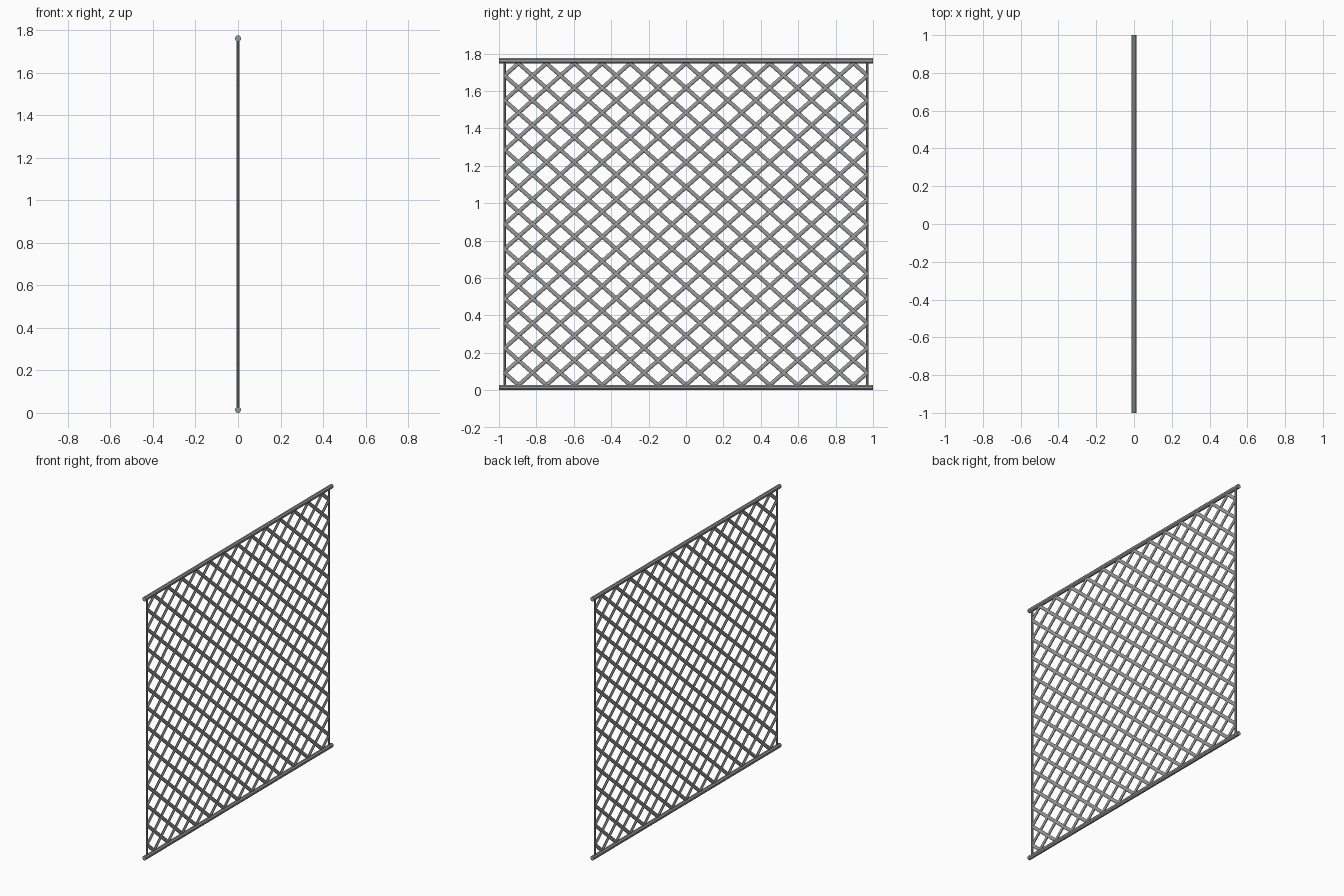
import bpy, bmesh, math
from mathutils import Matrix, Vector

cube = bpy.data.objects.get("Cube")
if cube:
    bpy.data.objects.remove(cube)

grey = bpy.data.materials.new("galvanised_grey")
grey.use_nodes = True
colour = (0.33, 0.33, 0.33, 1)
grey.diffuse_color = colour
grey.node_tree.nodes["Principled BSDF"].inputs["Base Color"].default_value = colour

HALF_WIDTH = 0.97      # centre of the side posts
LOW, HIGH = 0.014, 1.761   # centres of the rails
CELLS = 13


def add_bar(bm, start, end, wide, deep):
    """Eight-sided bar between two (y, z) points, flat side towards x."""
    a, b = Vector((0, *start)), Vector((0, *end))
    along = (b - a).normalized()
    out = Vector((1, 0, 0))
    side = along.cross(out)
    frame = Matrix((out, side, along)).transposed().to_4x4()
    size = Matrix.Diagonal((deep, wide, 1, 1))
    turn = Matrix.Rotation(math.pi / 8, 4, 'Z')
    bmesh.ops.create_cone(
        bm, cap_ends=True, segments=8, radius1=0.5 / math.cos(math.pi / 8),
        radius2=0.5 / math.cos(math.pi / 8), depth=(b - a).length,
        matrix=Matrix.Translation((a + b) / 2) @ frame @ size @ turn)


def make_part(name, bars, wide, deep):
    bm = bmesh.new()
    for start, end in bars:
        add_bar(bm, start, end, wide, deep)
    mesh = bpy.data.meshes.new(name)
    bm.to_mesh(mesh)
    bm.free()
    mesh.materials.append(grey)
    obj = bpy.data.objects.new(name, mesh)
    bpy.context.collection.objects.link(obj)


def cell_point(u, v):
    inner = 0.013
    bottom, top = LOW + inner, HIGH - inner
    return (HALF_WIDTH * (2 * u / CELLS - 1), bottom + (top - bottom) * v / CELLS)


# Rails along the top and bottom
make_part("bottom_rail", [((-1, LOW), (1, LOW))], 0.028, 0.026)
make_part("top_rail", [((-1, HIGH), (1, HIGH))], 0.028, 0.026)

# Upright posts at both ends
for name, y in (("front_post", -HALF_WIDTH), ("back_post", HALF_WIDTH)):
    make_part(name, [((y, LOW), (y, HIGH))], 0.014, 0.014)

# Diagonal lattice, clipped to the frame
falling, rising = [], []
for i in range(2 * CELLS):
    s = i + 0.5
    u0, u1 = max(0, s - CELLS), min(CELLS, s)
    falling.append((cell_point(u0, s - u0), cell_point(u1, s - u1)))
    rising.append((cell_point(CELLS - u0, s - u0), cell_point(CELLS - u1, s - u1)))
make_part("falling_lattice_bars", falling, 0.022, 0.013)
make_part("rising_lattice_bars", rising, 0.022, 0.013)
